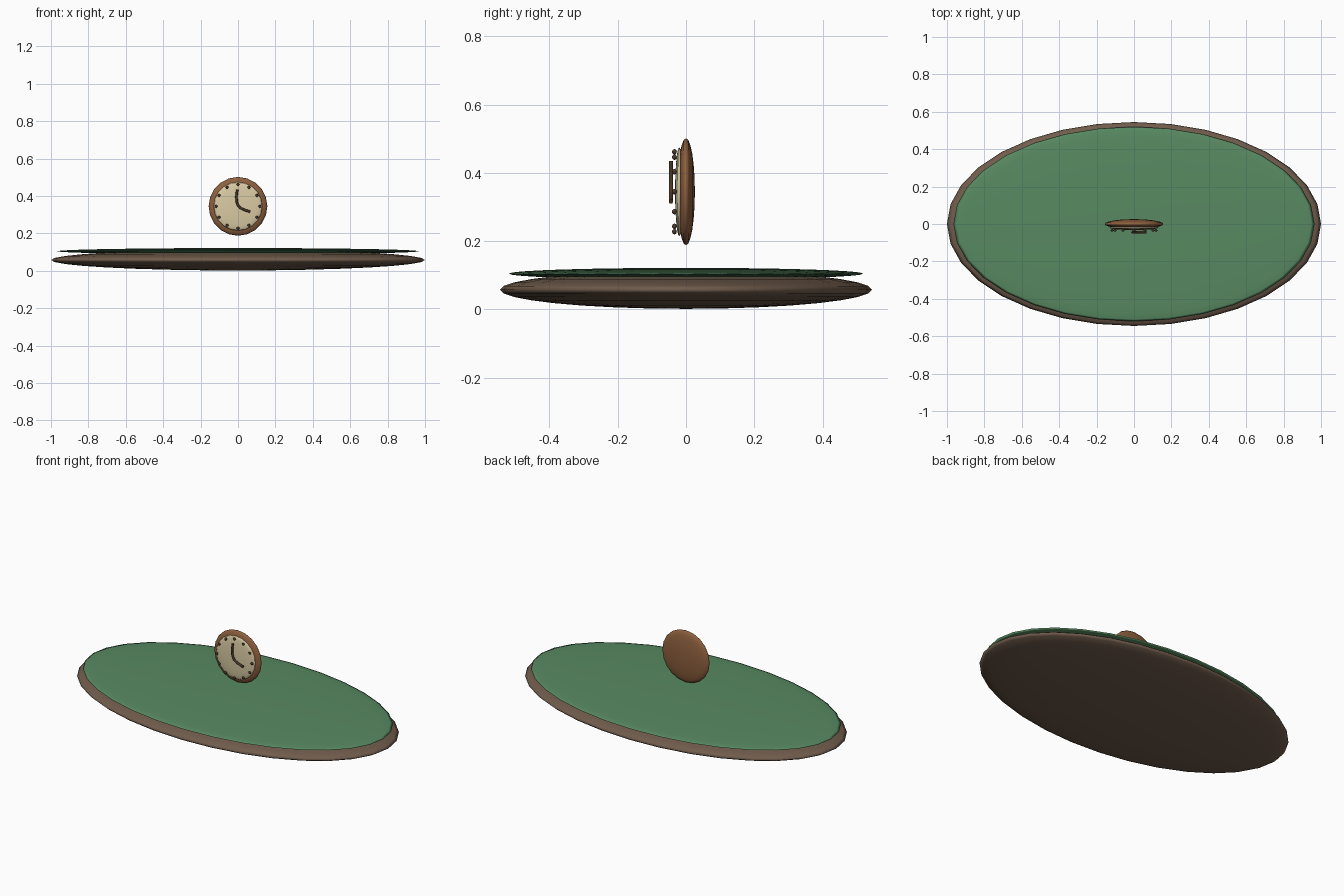
import bpy, math
from mathutils import Matrix

if "Cube" in bpy.data.objects:
    bpy.data.objects.remove(bpy.data.objects["Cube"])


def material(name, srgb):
    m = bpy.data.materials.new(name)
    lin = [((c / 255 + 0.055) / 1.055) ** 2.4 for c in srgb]
    m.diffuse_color = (*lin, 1)
    m.use_nodes = True
    m.node_tree.nodes["Principled BSDF"].inputs["Base Color"].default_value = m.diffuse_color
    return m


earth = material("earth brown", (112, 92, 76))
green = material("grass green", (88, 138, 98))
wood = material("warm wood", (142, 96, 62))
cream = material("cream", (218, 203, 164))
dark = material("dark brown", (76, 59, 44))


def ellipsoid(name, center, radii, mat, segments, rings, face_front=False):
    """Smooth squashed sphere; face_front turns its poles towards y."""
    bpy.ops.mesh.primitive_uv_sphere_add(segments=segments, ring_count=rings, radius=1)
    ob = bpy.context.object
    ob.name = name
    if face_front:
        ob.data.transform(Matrix.Rotation(math.pi / 2, 4, 'X'))
    ob.data.transform(Matrix.Diagonal((*radii, 1)))
    ob.location = center
    ob.data.materials.append(mat)
    bpy.ops.object.shade_smooth()
    return ob


# Oval ground: brown slab with a thin green top
ellipsoid("ground_base", (0, 0, 0.058), (1, 0.545, 0.056), earth, 32, 16)
ellipsoid("grass_top", (0, 0, 0.105), (0.965, 0.52, 0.017), green, 32, 16)

# Floating clock: wooden body and cream dial
CZ = 0.345
ellipsoid("clock_body", (0, 0, CZ), (0.157, 0.026, 0.157), wood, 20, 12, True)
ellipsoid("clock_dial", (0, -0.02, CZ), (0.13, 0.012, 0.13), cream, 20, 12, True)

# Twelve hour dots
for i in range(12):
    a = i * math.pi / 6
    ellipsoid(f"hour_dot_{i + 1}",
              (0.117 * math.sin(a), -0.034, CZ + 0.117 * math.cos(a)),
              (0.008, 0.007, 0.008), dark, 10, 6)

# Bent pair of hands as one rounded tube
curve = bpy.data.curves.new("clock_hands", 'CURVE')
curve.dimensions = '3D'
curve.bevel_depth = 0.0065
curve.bevel_resolution = 2
curve.use_fill_caps = True
path = [(-0.004, 0.435), (-0.008, 0.385), (0.004, 0.345), (0.03, 0.328), (0.066, 0.316)]
spline = curve.splines.new('BEZIER')
spline.resolution_u = 5
spline.bezier_points.add(len(path) - 1)
for p, (x, z) in zip(spline.bezier_points, path):
    p.co = (x, -0.044, z)
    p.handle_left_type = p.handle_right_type = 'AUTO'
curve.materials.append(dark)
hands = bpy.data.objects.new("clock_hands", curve)
bpy.context.collection.objects.link(hands)
